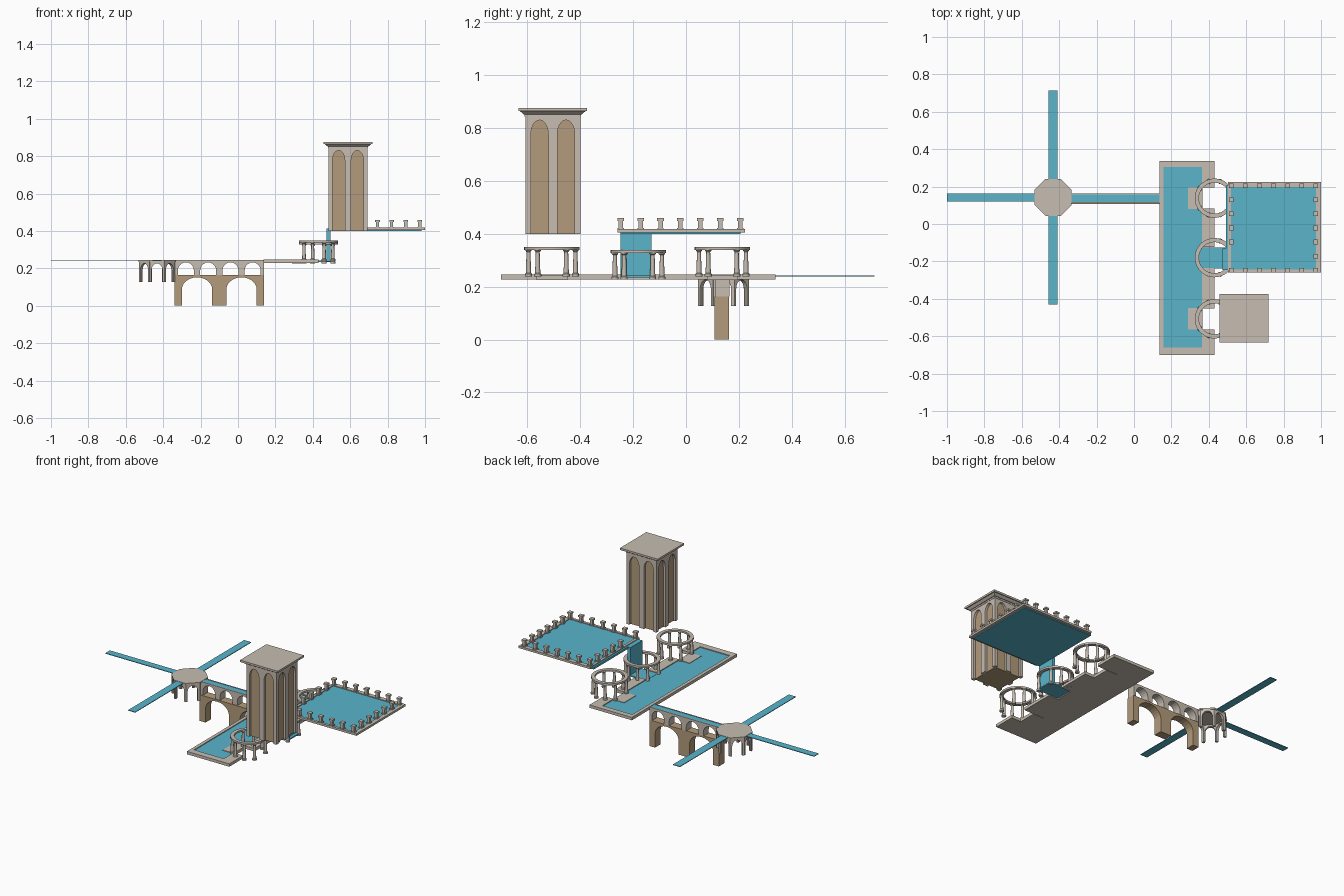
import bpy, bmesh
from math import sin, cos, pi, radians
from mathutils import Vector, Matrix

if "Cube" in bpy.data.objects:
    bpy.data.objects.remove(bpy.data.objects["Cube"])


def material(name, rgb):
    m = bpy.data.materials.new(name)
    m.diffuse_color = (*rgb, 1)
    m.use_nodes = True
    m.node_tree.nodes["Principled BSDF"].inputs["Base Color"].default_value = m.diffuse_color
    return m


STONE = material("stone", (0.57, 0.51, 0.44))
BRICK = material("brick", (0.45, 0.33, 0.20))
WATER = material("water", (0.10, 0.46, 0.60))


def finish(name, bm, mat, smooth=False):
    bmesh.ops.recalc_face_normals(bm, faces=bm.faces)
    me = bpy.data.meshes.new(name)
    bm.to_mesh(me)
    bm.free()
    me.materials.append(mat)
    ob = bpy.data.objects.new(name, me)
    bpy.context.collection.objects.link(ob)
    if smooth:
        bpy.context.view_layer.objects.active = ob
        ob.select_set(True)
        bpy.ops.object.shade_smooth_by_angle(angle=radians(35))
        ob.select_set(False)
    return ob


def add_box(bm, x0, x1, y0, y1, z0, z1, flare=0):
    """Box from its limits; flare widens the top."""
    vs = bmesh.ops.create_cube(bm, size=1)["verts"]
    for v in vs:
        f = flare if v.co.z > 0 else 0
        sx, sy = (1 if v.co.x > 0 else -1), (1 if v.co.y > 0 else -1)
        v.co = ((x1 if sx > 0 else x0) + sx * f,
                (y1 if sy > 0 else y0) + sy * f, z1 if v.co.z > 0 else z0)


def boxes(name, mat, *limits):
    bm = bmesh.new()
    for lim in limits:
        add_box(bm, *lim)
    return finish(name, bm, mat)


def add_arch_wall(bm, frame, length, depth, z0, z1, openings, segs=10):
    """Wall along local x, thickness into local y, with arches open at the bottom.
    Openings are (centre, half width, spring height, rise)."""
    pts = [(-length / 2, z0)]
    for c, r, spring, rise in openings:
        pts.append((c - r, z0))
        for i in range(segs + 1):
            a = pi - pi * i / segs
            pts.append((c + r * cos(a), spring + rise * sin(a)))
        pts.append((c + r, z0))
    pts += [(length / 2, z0), (length / 2, z1), (-length / 2, z1)]
    face = bm.faces.new([bm.verts.new(frame @ Vector((x, 0, z))) for x, z in pts])
    ext = bmesh.ops.extrude_face_region(bm, geom=[face])["geom"]
    shift = frame.to_3x3() @ Vector((0, depth, 0))
    for v in ext:
        if isinstance(v, bmesh.types.BMVert):
            v.co += shift


def add_lathe(bm, cx, cy, profile, segs, closed=False, phase=0):
    """Revolve (radius, z) points around a vertical axis."""
    rings = [[bm.verts.new((cx + r * cos(2 * pi * i / segs + phase),
                            cy + r * sin(2 * pi * i / segs + phase), z))
              for i in range(segs)] for r, z in profile]
    pairs = list(zip(rings, rings[1:]))
    if closed:
        pairs.append((rings[-1], rings[0]))
    else:
        bm.faces.new(rings[0])
        bm.faces.new(rings[-1])
    for a, b in pairs:
        for i in range(segs):
            j = (i + 1) % segs
            bm.faces.new((a[i], a[j], b[j], b[i]))


# Octagonal junction with arched sides
OX, OY, AP = -0.433, 0.142, 0.0985
SIDE = 2 * AP * 0.41421
bm = bmesh.new()
for k in range(8):
    fr = (Matrix.Translation((OX, OY, 0)) @ Matrix.Rotation(k * pi / 4, 4, 'Z')
          @ Matrix.Translation((0, -AP + 0.002, 0)))
    add_arch_wall(bm, fr, SIDE, 0.017, 0.127, 0.236, [(0, 0.029, 0.19, 0.036)])
finish("junction_arches", bm, STONE)
bm = bmesh.new()
add_lathe(bm, OX, OY, [(AP / cos(pi / 8), 0.234), (AP / cos(pi / 8), 0.244)], 8, phase=pi / 8)
finish("junction_roof", bm, STONE)

# Thin water channels
boxes("water_channels", WATER,
      (-1.0, OX - AP, 0.12, 0.164, 0.238, 0.242),
      (-0.457, -0.409, OY + AP, 0.713, 0.238, 0.242),
      (-0.457, -0.409, -0.43, OY - AP, 0.238, 0.242))

# Two-tier aqueduct
AX = -0.1
fr = Matrix.Translation((AX, 0.108, 0))
bm = bmesh.new()
add_arch_wall(bm, fr, 0.48, 0.054, 0, 0.163,
              [(s * 0.119, 0.081, 0.088, 0.064) for s in (-1, 1)], 12)
finish("aqueduct_lower_arches", bm, BRICK)
fr = Matrix.Translation((AX, 0.112, 0))
bm = bmesh.new()
add_arch_wall(bm, fr, 0.476, 0.052, 0.163, 0.24,
              [((i - 1.5) * 0.119, 0.043, 0.187, 0.045) for i in range(4)])
for y in (0.112, 0.158):
    add_box(bm, -0.337, 0.138, y, y + 0.006, 0.24, 0.245)
finish("aqueduct_upper_arches", bm, STONE)
boxes("aqueduct_water", WATER, (-0.337, 0.14, 0.118, 0.158, 0.239, 0.243))

# Long lower pool, its right rim notched at each pavilion
PX, PY = 0.43, (0.138, -0.18, -0.507)
NOTCH = 0.056
TOP, BOT = 0.246, 0.228
edges = [-0.70] + [e for y in reversed(PY) for e in (y - NOTCH, y + NOTCH)] + [0.338]
rim = [(0.137, 0.158, -0.70, 0.338, BOT, TOP),
       (0.158, 0.364, -0.70, -0.66, BOT, TOP),
       (0.158, 0.364, 0.304, 0.338, BOT, TOP)]
rim += [(0.364, 0.43, edges[i], edges[i + 1], BOT, TOP) for i in range(0, 8, 2)]
boxes("lower_pool_rim", STONE, *rim)
boxes("lower_pool_floor", STONE, (0.158, 0.364, -0.66, 0.304, BOT, 0.234))
boxes("lower_pool_water", WATER, (0.158, 0.364, -0.66, 0.304, 0.234, 0.241))
boxes("landing_platforms", STONE,
      *[(0.29, 0.366, y - 0.058, y + 0.058, 0.225, 0.244) for y in (PY[0], PY[2])])

# Ring pavilions on columns
for n, y in enumerate(PY):
    z = 0.227 if n == 1 else 0.239
    bm = bmesh.new()
    for a in (35, 71, 109, 145, -35, -71, -109, -145):
        x1, y1 = PX + 0.094 * cos(radians(a)), y + 0.094 * sin(radians(a))
        add_lathe(bm, x1, y1, [(0.0135, z), (0.0135, z + 0.009), (0.010, z + 0.013),
                               (0.0075, z + 0.092), (0.012, z + 0.097),
                               (0.012, z + 0.102)], 12)
    finish("pavilion_columns", bm, STONE, True)
    bm = bmesh.new()
    add_lathe(bm, PX, y, [(0.083, z + 0.100), (0.105, z + 0.100),
                          (0.105, z + 0.111), (0.083, z + 0.111)], 40, True)
    finish("pavilion_ring", bm, STONE, True)

# Upper pool with frame and pedestals
X0, X1, Y0, Y1 = 0.503, 1.0, -0.26, 0.224
boxes("upper_pool_rim", STONE,
      (X0, X0 + 0.016, Y0, Y1, 0.405, 0.418), (X1 - 0.026, X1, Y0, Y1, 0.405, 0.418),
      (X0, X1, Y0, Y0 + 0.016, 0.405, 0.418), (X0, X1, Y1 - 0.026, Y1, 0.405, 0.418))
boxes("upper_pool_water", WATER, (0.492, 0.982, -0.247, 0.207, 0.400, 0.413))
bm = bmesh.new()
xs = [0.52 + 0.0753 * i for i in range(7)]
ys = [-0.247 + 0.0753 * i for i in range(7)]
for i, x in enumerate(xs):
    for j, y in enumerate(ys):
        on_edge = i in (0, 6) or j in (0, 6)
        if not on_edge or (i == 0 and j == 1):
            continue
        for h, za, zb in ((0.012, 0.416, 0.422), (0.0085, 0.422, 0.449), (0.0125, 0.449, 0.459)):
            add_box(bm, x - h, x + h, y - h, y + h, za, zb)
finish("upper_pool_pedestals", bm, STONE)

# Cascade from the upper pool into the lower pool
boxes("cascade", WATER,
      (0.36, 0.512, -0.238, -0.125, 0.234, 0.242),
      (0.474, 0.494, -0.247, -0.13, 0.236, 0.413))

# Tower with paired arched recesses on every face
TX, TY, H = 0.588, -0.504, 0.104
boxes("tower_core", BRICK, (TX - 0.09, TX + 0.09, TY - 0.09, TY + 0.09, 0.40, 0.845))
bm = bmesh.new()
for k in range(4):
    fr = (Matrix.Translation((TX, TY, 0)) @ Matrix.Rotation(k * pi / 2, 4, 'Z')
          @ Matrix.Translation((0, -H, 0)))
    add_arch_wall(bm, fr, 2 * H, 0.015, 0.40, 0.845,
                  [(s * 0.05, 0.033, 0.775, 0.055) for s in (-1, 1)], 14)
finish("tower_facade", bm, STONE)
bm = bmesh.new()
add_box(bm, TX - 0.106, TX + 0.106, TY - 0.106, TY + 0.106, 0.843, 0.852)
add_box(bm, TX - 0.110, TX + 0.110, TY - 0.110, TY + 0.110, 0.852, 0.864, 0.014)
add_box(bm, TX - 0.130, TX + 0.130, TY - 0.130, TY + 0.130, 0.864, 0.876)
finish("tower_cornice", bm, STONE)
